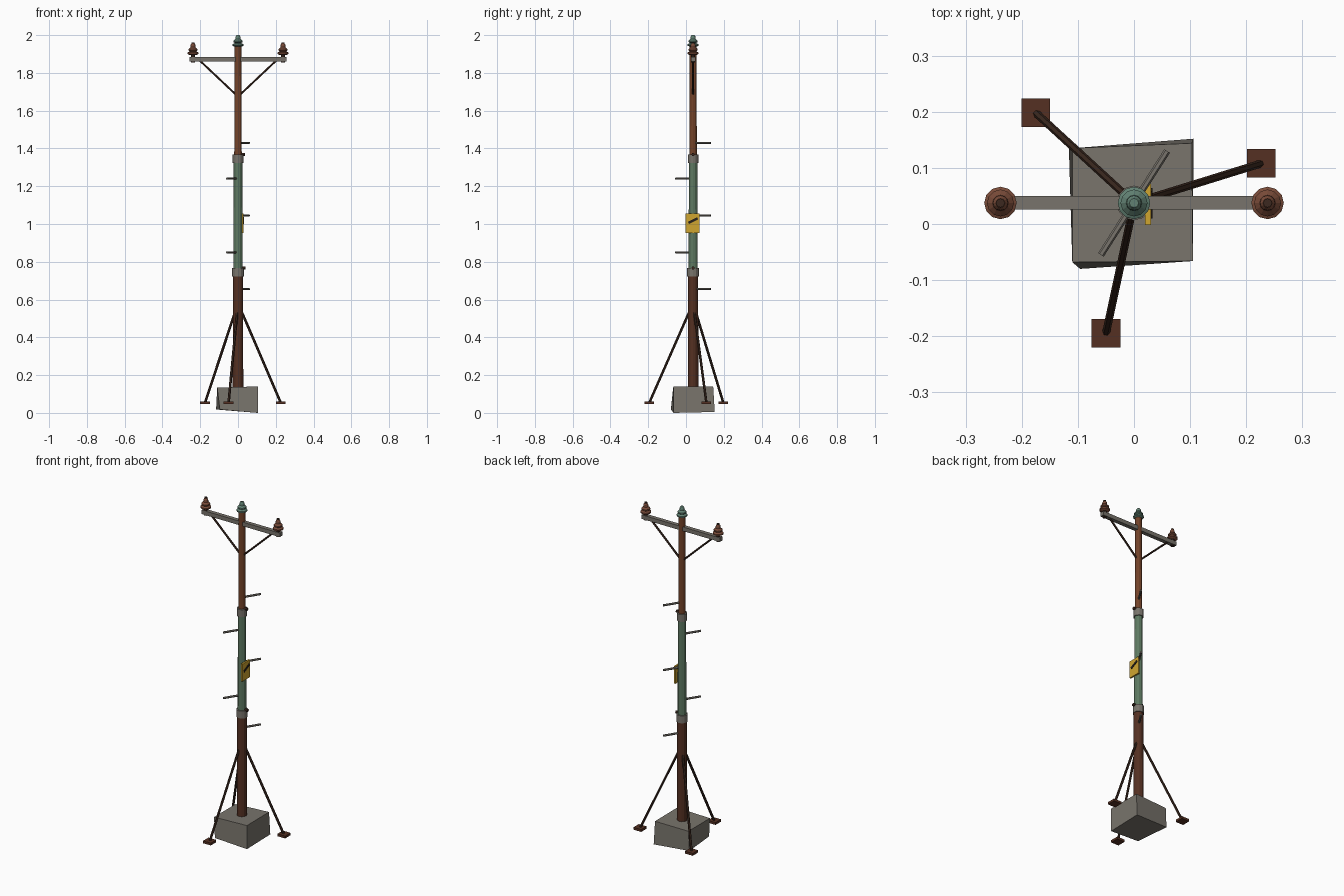
import bpy, math
from mathutils import Vector

if "Cube" in bpy.data.objects:
    bpy.data.objects.remove(bpy.data.objects["Cube"])

CY = 0.0375  # pole axis offset in y


def mat(name, c):
    m = bpy.data.materials.new(name)
    m.diffuse_color = (*c, 1)
    m.use_nodes = True
    m.node_tree.nodes["Principled BSDF"].inputs["Base Color"].default_value = m.diffuse_color
    return m


RUST = mat("rust", (0.17, 0.055, 0.022))
DARK = mat("dark_rust", (0.09, 0.03, 0.016))
STEEL = mat("dark_steel", (0.045, 0.022, 0.014))
GREEN = mat("green_paint", (0.11, 0.19, 0.12))
GLASS = mat("green_glaze", (0.12, 0.22, 0.17))
CLAY = mat("brown_glaze", (0.19, 0.07, 0.04))
GREY = mat("weathered_grey", (0.19, 0.175, 0.15))
YELLOW = mat("yellow_paint", (0.63, 0.38, 0.03))
BLACK = mat("black_paint", (0.02, 0.015, 0.01))


def mesh(name, verts, faces, m):
    me = bpy.data.meshes.new(name)
    me.from_pydata(verts, [], faces)
    me.materials.append(m)
    ob = bpy.data.objects.new(name, me)
    bpy.context.collection.objects.link(ob)
    return ob


def lathe(name, profile, x, y, m, n=12):
    """Stack of rings from (radius, z) pairs, capped at both ends."""
    v = [(x + r * math.cos(2 * math.pi * i / n), y + r * math.sin(2 * math.pi * i / n), z)
         for r, z in profile for i in range(n)]
    f = [(k * n + i, k * n + (i + 1) % n, (k + 1) * n + (i + 1) % n, (k + 1) * n + i)
         for k in range(len(profile) - 1) for i in range(n)]
    f += [tuple(reversed(range(n))), tuple(range(len(v) - n, len(v)))]
    return mesh(name, v, f, m)


def rod(name, a, b, r, m, n=6):
    a, b = Vector(a), Vector(b)
    d = b - a
    ob = lathe(name, [(r, 0), (r, d.length)], 0, 0, m, n)
    q = d.to_track_quat('Z', 'Y')
    for vert in ob.data.vertices:
        vert.co = q @ vert.co + a
    return ob


def hexa(name, c, m):
    """Eight corners: bottom loop then top loop, counter-clockwise."""
    return mesh(name, c, [(3, 2, 1, 0), (4, 5, 6, 7), (0, 1, 5, 4),
                          (1, 2, 6, 5), (2, 3, 7, 6), (3, 0, 4, 7)], m)


def box(name, c, s, m):
    x, y, z = (k / 2 for k in s)
    return hexa(name, [(c[0] + i * x, c[1] + j * y, c[2] + k * z) for k in (-1, 1)
                       for i, j in ((-1, -1), (1, -1), (1, 1), (-1, 1))], m)


# Skewed concrete footing
hexa("footing", [(-0.096, -0.08, 0.018), (0.105, -0.066, 0.0), (0.106, 0.152, 0.005), (-0.116, 0.134, 0.018),
                 (-0.11, -0.068, 0.134), (0.105, -0.066, 0.14), (0.103, 0.144, 0.14), (-0.11, 0.135, 0.134)], GREY)

# Pole sections
lathe("lower_pole", [(0.028, 0.10), (0.027, 0.74)], 0, CY, DARK)
lathe("middle_pole", [(0.0235, 0.73), (0.0225, 1.35)], 0, CY, GREEN)
lathe("upper_pole", [(0.020, 1.34), (0.018, 1.945)], 0, CY, RUST)

# Collars with clamp bolts
for label, z, r in (("lower", 0.745, 0.031), ("upper", 1.346, 0.028)):
    lathe(label + "_collar", [(r, z - 0.022), (r, z + 0.022)], 0, CY, GREY)
    rod(label + "_collar_bolt", (r - 0.012, CY, z + 0.022), (r + 0.008, CY, z + 0.022), 0.009, STEEL)

# Insulators: skirts stepping up to a cap
SKIRTS = [(0.016, 0), (0.029, 0.006), (0.029, 0.014), (0.017, 0.020), (0.024, 0.025),
          (0.024, 0.032), (0.014, 0.042), (0.013, 0.054), (0.008, 0.062)]
lathe("top_insulator", [(r, 1.938 + z) for r, z in SKIRTS], 0, CY, GLASS)
for s, side in ((-1, "left"), (1, "right")):
    x = s * 0.238
    lathe(side + "_insulator", [(r, 1.894 + z) for r, z in SKIRTS], x, CY, CLAY)
    lathe(side + "_insulator_pin", [(0.011, 1.856), (0.011, 1.898)], x, CY, STEEL, 8)
    # Diagonal crossarm braces
    rod(side + "_brace", (s * 0.2, CY, 1.863), (s * 0.008, CY, 1.682), 0.006, STEEL)
lathe("top_pin", [(0.008, 1.99), (0.008, 2.0)], 0, CY, STEEL, 8)
for s, side in ((-1, "left"), (1, "right")):
    lathe(side + "_pin_tip", [(0.008, 1.95), (0.008, 1.962)], s * 0.238, CY, STEEL, 8)

# Crossarm
box("crossarm", (0, CY, 1.873), (0.514, 0.024, 0.024), GREY)

# Alternating climbing pegs
for i, z in enumerate((0.655, 0.85, 1.045, 1.24, 1.43)):
    s = 1 if i % 2 == 0 else -1
    rod("climbing_peg_%d" % (i + 1), (s * 0.008, CY + s * 0.0125, z),
        (s * 0.059, CY + s * 0.0925, z), 0.006, GREY)

# Raking struts with foot pads
for i, (x, y) in enumerate(((-0.175, 0.198), (0.227, 0.108), (-0.05, -0.195))):
    d = Vector((x, y - CY)).normalized() * 0.023
    rod("strut_%d" % (i + 1), (x, y, 0.052), (d.x, CY + d.y, 0.53), 0.007, STEEL)
    box("foot_pad_%d" % (i + 1), (x, y, 0.053), (0.051, 0.051, 0.014), DARK)

# Warning plate with a slash mark
box("warning_plate", (0.025, 0.035, 1.003), (0.01, 0.073, 0.103), YELLOW)
slash = box("plate_slash", (0, 0, 0), (0.005, 0.054, 0.013), BLACK)
slash.location = (0.0305, 0.037, 1.018)
slash.rotation_euler.x = math.radians(27)
